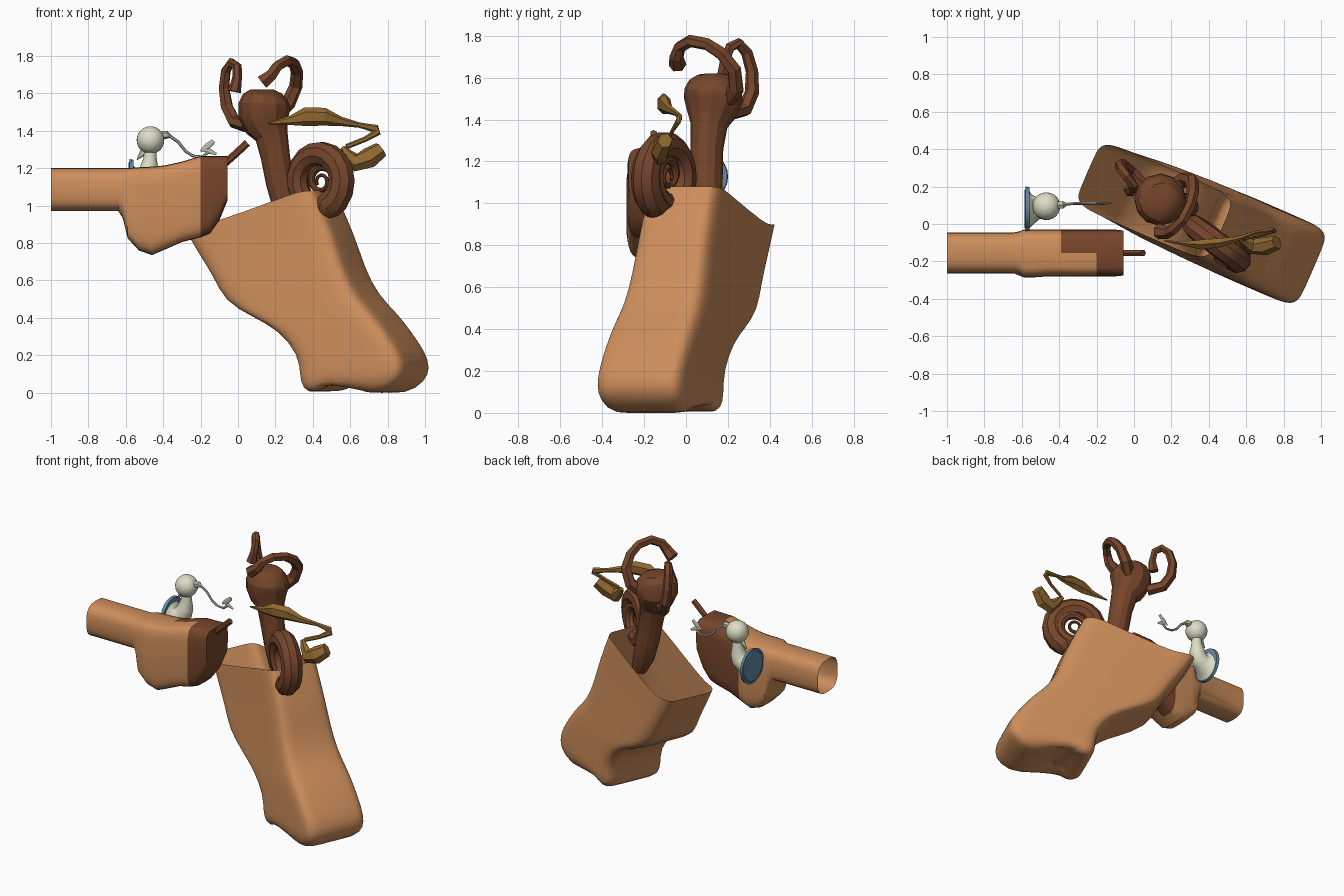
import bpy, bmesh, math
from mathutils import Vector


def mat(name, c):
    m = bpy.data.materials.new(name)
    m.diffuse_color = (*c, 1)
    return m


TAN = mat("tan", (0.61, 0.27, 0.105))
BROWN = mat("dark brown", (0.18, 0.06, 0.024))
OLIVE = mat("olive gold", (0.28, 0.14, 0.03))
CREAM = mat("cream", (0.72, 0.72, 0.56))
GREY = mat("pale grey", (0.5, 0.52, 0.43))
BLUE = mat("dusty blue", (0.13, 0.25, 0.38))


def loft(name, rings, mats, cap0=True, cap1=True, smooth=None):
    """Skin a list of equal-length point rings."""
    bm = bmesh.new()
    vs = [[bm.verts.new(p) for p in r] for r in rings]
    n = len(vs[0])
    for a, b in zip(vs, vs[1:]):
        for i in range(n):
            bm.faces.new((a[i], a[(i + 1) % n], b[(i + 1) % n], b[i]))
    if cap0:
        bm.faces.new(vs[0][::-1])
    if cap1:
        bm.faces.new(vs[-1])
    bmesh.ops.recalc_face_normals(bm, faces=bm.faces)
    me = bpy.data.meshes.new(name)
    bm.to_mesh(me)
    bm.free()
    ob = bpy.data.objects.new(name, me)
    bpy.context.collection.objects.link(ob)
    for m in mats:
        me.materials.append(m)
    if smooth:
        bpy.ops.object.select_all(action='DESELECT')
        ob.select_set(True)
        bpy.context.view_layer.objects.active = ob
        bpy.ops.object.shade_smooth_by_angle(angle=math.radians(smooth))
    return ob


def tube(name, pts, m, sides=8, flat=1.0, up=(0, 1, 0), smooth=None, cap1=True):
    """Tapered tube through (x, y, z, radius); flat squashes it along 'up'."""
    P = [Vector(p[:3]) for p in pts]
    rings = []
    nrm = Vector(up)
    for i, p in enumerate(P):
        t = (P[min(i + 1, len(P) - 1)] - P[max(i - 1, 0)]).normalized()
        nrm = (nrm - t * nrm.dot(t)).normalized()
        b = t.cross(nrm)
        r = pts[i][3]
        rings.append([p + r * (math.cos(a) * b + flat * math.sin(a) * nrm)
                      for a in (2 * math.pi * k / sides for k in range(sides))])
    return loft(name, rings, [m], True, cap1, smooth)


def sq(a, n):
    """Rounded-rectangle unit point."""
    f = lambda v: math.copysign(abs(v) ** (2 / n), v)
    return f(math.cos(a)), f(math.sin(a))


# leaning open sack: rings of (u0, z0, u1, z1, half width) along a turned axis
SACK = [(-.34, .90, .44, 1.08, .19), (-.255, .76, .555, .85, .195), (-.15, .62, .61, .67, .205),
        (-.09, .49, .69, .52, .212), (.08, .405, .80, .42, .22), (.235, .335, .87, .33, .224),
        (.355, .2, .955, .22, .225), (.36, .09, .985, .13, .228), (.375, .02, .955, .06, .222),
        (.43, -.015, .86, -.01, .18), (.56, .01, .72, 0, .08)]
rings = []
for j, (u0, z0, u1, z1, hw) in enumerate(SACK):
    ring = []
    for k in range(32):
        c, s = sq(2 * math.pi * (k + .5) / 32, 7)
        u = (u0 + u1) / 2 + c * (u1 - u0) / 2
        v = .158 + s * hw
        t = min(1, max(0, (u - u0 - .25 * (u1 - u0)) / (.75 * (u1 - u0))))
        z = z0 + (z1 - z0) * t * t * (3 - 2 * t)
        if 5 < j:  # crease between the two lobes underneath
            z += .075 * math.exp(-((u - .58) / .08) ** 2)
        ring.append((.917 * u + .399 * v, -.399 * u + .917 * v, z))
    rings.append(ring)
sack = loft("leaning_sack", rings, [TAN], False, True, 80)
sack.modifiers.new("soften", 'SUBSURF').levels = 1
sack.modifiers["soften"].render_levels = 1

# sleeve: rings of (x, z low, z high, y low, y high) along x
SLEEVE = [(-1, .97, 1.2, -.265, -.045), (-.64, .97, 1.2, -.265, -.045), (-.615, .93, 1.2, -.275, -.04),
          (-.59, .825, 1.2, -.285, -.03), (-.53, .76, 1.205, -.285, -.03), (-.46, .735, 1.208, -.28, -.03),
          (-.39, .765, 1.215, -.28, -.03), (-.3, .805, 1.235, -.28, -.03), (-.2, .83, 1.265, -.28, -.03),
          (-.15, .85, 1.265, -.28, -.03), (-.1, .92, 1.265, -.28, -.03), (-.055, 1.03, 1.265, -.275, -.035)]
rings = []
for x, a, b, c, d in SLEEVE:
    n = 3 if x < -.6 else 5
    ring = []
    for k in range(24):
        p, q = sq(2 * math.pi * k / 24, n)
        ring.append((x, (c + d) / 2 + p * (d - c) / 2, (a + b) / 2 + q * (b - a) / 2))
    rings.append(ring)
sleeve = loft("sleeve", rings, [TAN, BROWN], False, True, 35)
for f in sleeve.data.polygons:
    if f.center.x > -.2 or (f.center.x > -.39 and f.center.y > -.157):
        f.material_index = 1
tube("sleeve_peg", [(-.1, -.155, 1.2, .02), (-.02, -.155, 1.27, .02), (.05, -.155, 1.335, .02)], BROWN, 6,
     .9, (0, 1, 0))

# stalk with bulb
tube("stalk", [(.3, .09, .88, .05), (.26, .1, .98, .07), (.225, .1, 1.12, .075), (.2, .1, 1.26, .078),
               (.18, .11, 1.37, .088), (.155, .12, 1.42, .115), (.14, .13, 1.49, .14),
               (.14, .13, 1.54, .138), (.145, .135, 1.58, .12), (.15, .135, 1.61, .085), (.15, .135, 1.62, .04)],
     BROWN, 12, smooth=25)

# curls on the bulb
tube("left_curl", [(.05, .2, 1.43, .04), (-.02, .28, 1.45, .038), (-.06, .315, 1.53, .035),
                   (-.075, .315, 1.63, .03), (-.065, .29, 1.72, .028), (-.035, .25, 1.765, .026),
                   (-.005, .21, 1.745, .026), (-.005, .185, 1.68, .026), (-.02, .18, 1.61, .036)], BROWN, 6)
tube("right_curl", [(.2, .19, 1.48, .04), (.27, .24, 1.55, .04), (.31, .23, 1.64, .036),
                    (.315, .17, 1.715, .033), (.3, .1, 1.76, .03), (.26, .02, 1.775, .03),
                    (.21, -.03, 1.745, .03), (.18, -.045, 1.7, .034), (.13, -.04, 1.66, .042)], BROWN, 6)

# coiled trunk: fat end hangs down in front, tip winds loosely into the middle
coil = []
N = 48
for i in range(N + 1):
    t = i / N
    deg = -62 + 1000 * t
    s = min(1, (deg + 62) / 300)
    if s < 1:
        R, r = .15 - .005 * s, .075 - .018 * s
    else:
        q = (deg - 238) / 700
        R, r = .145 * (1 - q) ** 2.2 + .03, .05 * (1 - q) ** 3 + .009
        R -= .03 * (1 - q) ** 2
    a = math.radians(deg)
    h = R * math.cos(a)
    # the ring steps backwards along its axis as it winds
    d = -.035 * (1 - s)
    coil.append((.445 + .84 * h + .5 * d, -.085 - .56 * h + .84 * d, 1.13 + R * math.sin(a), r))
x0, y0, z0, _ = coil[0]
coil = [(x0 - .025, y0 - .005, z0 - .05, .035), (x0 - .015, y0 - .005, z0 - .03, .062)] + coil
tube("coiled_trunk", coil, BROWN, 9, up=(.57, .82, 0), smooth=25)

# folded leaf ribbon
tube("leaf_ribbon", [(.16, -.09, 1.44, .005), (.28, -.105, 1.455, .025), (.36, -.11, 1.475, .05),
                     (.46, -.1, 1.475, .048), (.55, -.08, 1.45, .025), (.65, -.045, 1.43, .014),
                     (.74, -.03, 1.41, .022), (.75, -.035, 1.395, .02), (.68, -.06, 1.355, .014),
                     (.58, -.08, 1.315, .014)], OLIVE, 6, .6)
tube("leaf_tip", [(.56, -.08, 1.31, .014), (.59, -.1, 1.27, .03), (.63, -.12, 1.23, .05),
                  (.7, -.12, 1.255, .058), (.765, -.1, 1.3, .045)], OLIVE, 6, .8)

# small figure: head, bell-shaped body, beak, thin arm
bpy.ops.mesh.primitive_uv_sphere_add(segments=24, ring_count=14, radius=.074, location=(-.468, .095, 1.35))
head = bpy.context.object
head.name = "figure_head"
head.data.materials.append(CREAM)
bpy.ops.object.shade_smooth()
bell = [(-.47, .095, 1.3, .032), (-.47, .095, 1.25, .036), (-.475, .093, 1.2, .05), (-.485, .09, 1.16, .058),
        (-.515, .085, 1.135, .06), (-.545, .08, 1.13, .08), (-.568, .08, 1.128, .112)]
tube("figure_bell_body", bell, CREAM, 24, smooth=60)
tube("bell_rim", [(-.56, .08, 1.128, .117), (-.58, .08, 1.128, .121)], BLUE, 24, smooth=40)
tube("bell_dish", [(-.575, .08, 1.128, .112), (-.586, .08, 1.128, .1)], BLUE, 24, smooth=40)
tube("figure_beak", [(-.49, .095, 1.31, .025), (-.515, .095, 1.275, .015), (-.54, .095, 1.245, .003)], CREAM, 6)
tube("figure_arm", [(-.41, .1, 1.375, .022), (-.38, .103, 1.378, .022), (-.362, .105, 1.37, .009),
                    (-.32, .11, 1.34, .008), (-.28, .11, 1.29, .008), (-.24, .11, 1.265, .008),
                    (-.19, .11, 1.26, .008), (-.16, .11, 1.285, .008)], GREY, 6)
tube("figure_hand_upper", [(-.2, .11, 1.29, .006), (-.165, .11, 1.315, .018), (-.13, .11, 1.345, .012)],
     GREY, 6, .35)
tube("figure_hand_lower", [(-.19, .11, 1.3, .008), (-.15, .11, 1.29, .014), (-.115, .11, 1.275, .006)],
     GREY, 6, .35)
